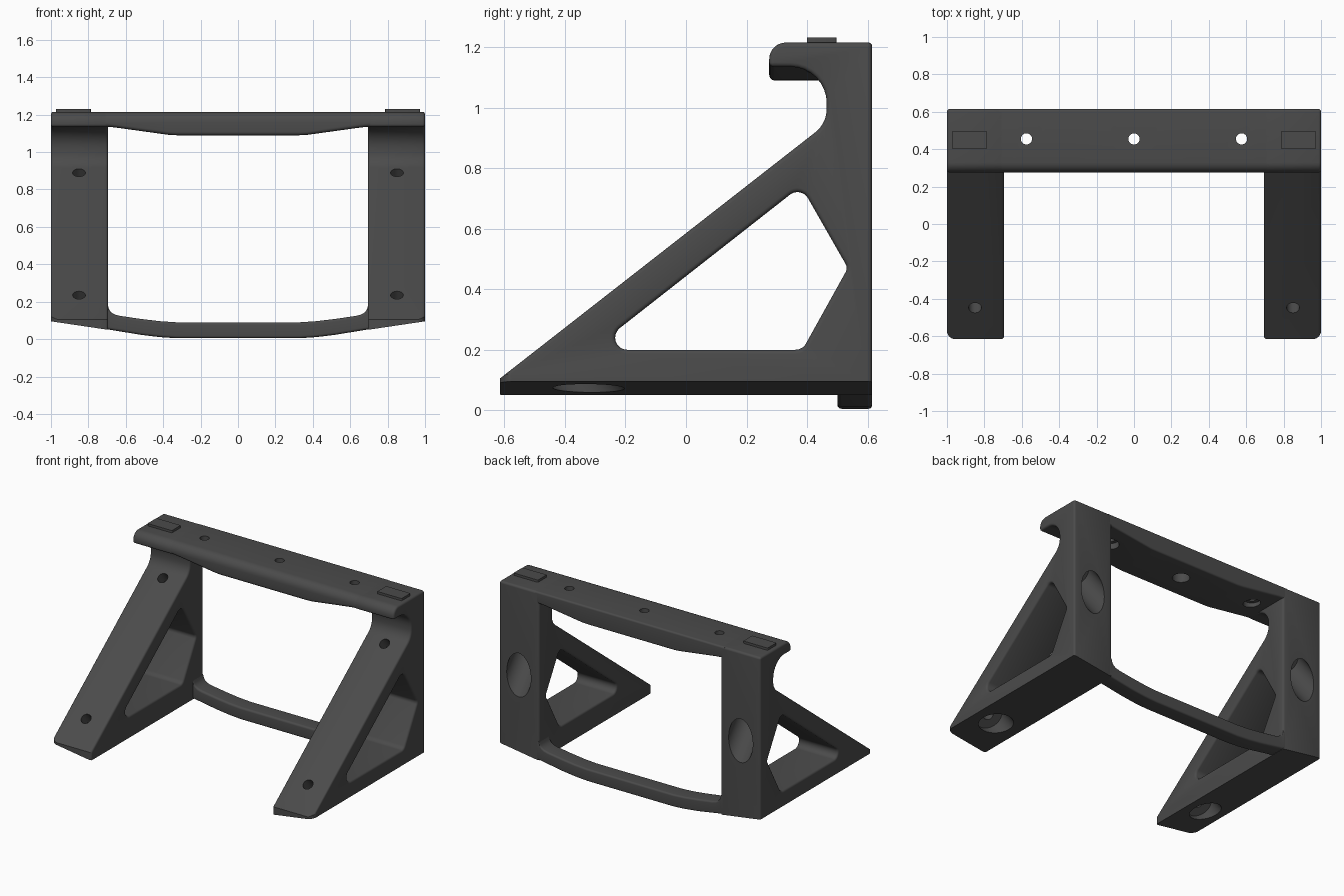
import bpy, bmesh, math
from mathutils import Vector, Matrix

if "Cube" in bpy.data.objects:
    bpy.data.objects.remove(bpy.data.objects["Cube"])

dark = bpy.data.materials.new("dark grey plastic")
dark.diffuse_color = (0.07, 0.07, 0.07, 1)
dark.use_nodes = True
dark.node_tree.nodes["Principled BSDF"].inputs["Base Color"].default_value = dark.diffuse_color


def rounded(corners, steps=8):
    """Closed 2D outline from (x, y, radius) corners with filleted turns."""
    out, n = [], len(corners)
    for i, (x, y, r) in enumerate(corners):
        p = Vector((x, y))
        if r == 0:
            out.append(p)
            continue
        a = (Vector(corners[i - 1][:2]) - p).normalized()
        b = (Vector(corners[(i + 1) % n][:2]) - p).normalized()
        half = a.angle(b) / 2
        centre = p + (a + b).normalized() * (r / math.sin(half))
        start = p + a * (r / math.tan(half)) - centre
        end = p + b * (r / math.tan(half)) - centre
        sweep = start.angle_signed(end)
        for k in range(steps + 1):
            t = -sweep * k / steps
            out.append(centre + Vector((start.x * math.cos(t) - start.y * math.sin(t),
                                        start.x * math.sin(t) + start.y * math.cos(t))))
    return out


def add_object(name, bm):
    bmesh.ops.recalc_face_normals(bm, faces=bm.faces)
    mesh = bpy.data.meshes.new(name)
    bm.to_mesh(mesh)
    bm.free()
    ob = bpy.data.objects.new(name, mesh)
    bpy.context.collection.objects.link(ob)
    return ob


def loft(name, rings):
    bm = bmesh.new()
    vs = [[bm.verts.new(p) for p in ring] for ring in rings]
    n = len(vs[0])
    for a, b in zip(vs, vs[1:]):
        for i in range(n):
            bm.faces.new((a[i], a[(i + 1) % n], b[(i + 1) % n], b[i]))
    bm.faces.new(vs[0])
    bm.faces.new(vs[-1][::-1])
    return add_object(name, bm)


def cylinder(start, direction, length, radius):
    """Cutter running from start along direction."""
    d = Vector(direction).normalized()
    bm = bmesh.new()
    bmesh.ops.create_cone(bm, cap_ends=True, segments=32, radius1=radius, radius2=radius, depth=length)
    m = Matrix.Translation(Vector(start) + d * length / 2) @ d.to_track_quat('Z', 'Y').to_matrix().to_4x4()
    bmesh.ops.transform(bm, matrix=m, verts=bm.verts)
    return add_object("cutter", bm)


def bake(ob):
    bpy.context.view_layer.update()
    mesh = bpy.data.meshes.new_from_object(ob.evaluated_get(bpy.context.evaluated_depsgraph_get()))
    ob.modifiers.clear()
    ob.data = mesh


def boolean(ob, tool, op='DIFFERENCE'):
    mod = ob.modifiers.new(op, 'BOOLEAN')
    mod.operation, mod.object, mod.solver = op, tool, 'EXACT'
    bake(ob)
    bpy.data.objects.remove(tool)


def finish(ob):
    ob.data.materials.clear()
    ob.data.materials.append(dark)
    for p in ob.data.polygons:
        p.material_index = 0
    ob.data.shade_smooth()
    ob.data.set_sharp_from_angle(angle=math.radians(32))


def interp(table, x):
    for (x0, v0), (x1, v1) in zip(table, table[1:]):
        if x <= x1:
            return v0 + (v1 - v0) * max(0, x - x0) / (x1 - x0)
    return table[-1][1]


# Triangular side bracket with hooked top and rounded window
INNER, OUTER, EDGE = 0.695, 1.0, 0.014
outline = rounded([(-0.615, -0.05, 0), (-0.615, 0.105, 0), (0.465, 0.948, 0.1), (0.465, 1.135, 0.12),
                   (0.275, 1.135, 0.015), (0.275, 1.215, 0.055), (0.615, 1.215, 0.015), (0.615, -0.05, 0)])
window = rounded([(-0.31, 0.2, 0.04), (0.38, 0.741, 0.04), (0.535, 0.47, 0.03), (0.385, 0.2, 0.04)])
curve = bpy.data.curves.new("bracket_profile", 'CURVE')
curve.dimensions, curve.fill_mode = '2D', 'BOTH'
curve.extrude = (OUTER - INNER) / 2 - EDGE
curve.bevel_depth, curve.bevel_resolution, curve.offset = EDGE, 2, -EDGE
for pts in (outline, window):
    sp = curve.splines.new('POLY')
    sp.points.add(len(pts) - 1)
    for q, p in zip(sp.points, pts):
        q.co = (p.x, p.y, 0, 1)
    sp.use_cyclic_u = True
helper = bpy.data.objects.new("bracket_profile", curve)
bpy.context.collection.objects.link(helper)
bpy.context.view_layer.update()
flat = bpy.data.meshes.new_from_object(helper.evaluated_get(bpy.context.evaluated_depsgraph_get()))
bpy.data.objects.remove(helper)
bm = bmesh.new()
bm.from_mesh(flat)
bmesh.ops.remove_doubles(bm, verts=bm.verts, dist=1e-4)
for v in bm.verts:
    v.co = (v.co.z + (INNER + OUTER) / 2, v.co.x, v.co.y)
bracket = add_object("side_brackets", bm)

# Sloped underside and rounded front corner
foot = rounded([(0.6, -0.62, 0), (1.0, -0.615, 0.045), (1.0, 0.615, 0.015), (0.6, 0.62, 0)])
boolean(bracket, loft("cutter", [[(p.x, p.y, 0.05 + (p.x - INNER) * 0.148) for p in foot],
                                 [(p.x, p.y, 1.5) for p in foot]]), 'INTERSECT')

# Screw holes square to the sloping face, with wide counterbores behind
slope = Vector((0, 0.615, -0.788))
for y, z in ((-0.448, 0.235), (0.39, 0.89)):
    top = Vector((0.85, y, z))
    boolean(bracket, cylinder(top - slope * 0.1, slope, 0.7, 0.034))
    boolean(bracket, cylinder(top + slope * 0.085, slope, 0.5, 0.093))
bracket.modifiers.new("Mirror", 'MIRROR').use_mirror_merge = False
bake(bracket)
finish(bracket)


# Cross bars lofted along x with a deeper middle
def bar(name, front, low, high, radii, stations):
    xs = sorted({s * x for x in stations for s in (-1, 1)})
    rings = []
    for x in xs:
        lo, hi = interp(low, abs(x)), interp(high, abs(x))
        ring = rounded([(front, lo, radii[0]), (front, hi, radii[1]),
                        (0.615, hi, radii[2]), (0.615, lo, radii[2])], 6)
        rings.append([(x, p.x, p.y) for p in ring])
    return loft(name, rings)


upper = bar("upper_bar", 0.275, [(0.33, 1.09), (0.37, 1.092), (0.66, 1.132), (0.69, 1.135)],
            [(0, 1.215), (1, 1.215)], (0.018, 0.055, 0.012), (0.33, 0.37, 0.66, 0.69, 0.725))
for x in (-0.575, 0, 0.575):
    boolean(upper, cylinder((x, 0.455, 1.0), (0, 0, 1), 0.4, 0.03))
    boolean(upper, cylinder((x, 0.455, 1.0), (0, 0, 1), 0.155, 0.055))
finish(upper)

lower_low = [(0.33, 0.005), (0.42, 0.011), (0.52, 0.023), (0.695, 0.052), (0.73, 0.058)]
lower_high = [(0.33, 0.09), (0.42, 0.096), (0.52, 0.108), (0.63, 0.124), (0.66, 0.132),
              (0.68, 0.145), (0.69, 0.16), (0.697, 0.185), (0.71, 0.186)]
lower = bar("lower_bar", 0.5, lower_low, lower_high, (0.014, 0.014, 0.012),
            (0.33, 0.42, 0.52, 0.63, 0.66, 0.68, 0.69, 0.697, 0.71))
finish(lower)

# Raised pads on top of the bracket ends
for side, s in (("left", -1), ("right", 1)):
    pad = rounded([(s * 0.88 - 0.093, 0.4, 0.006), (s * 0.88 + 0.093, 0.4, 0.006),
                   (s * 0.88 + 0.093, 0.497, 0.006), (s * 0.88 - 0.093, 0.497, 0.006)], 3)
    finish(loft(side + "_top_pad", [[(p.x, p.y, z) for p in pad] for z in (1.205, 1.231)]))
